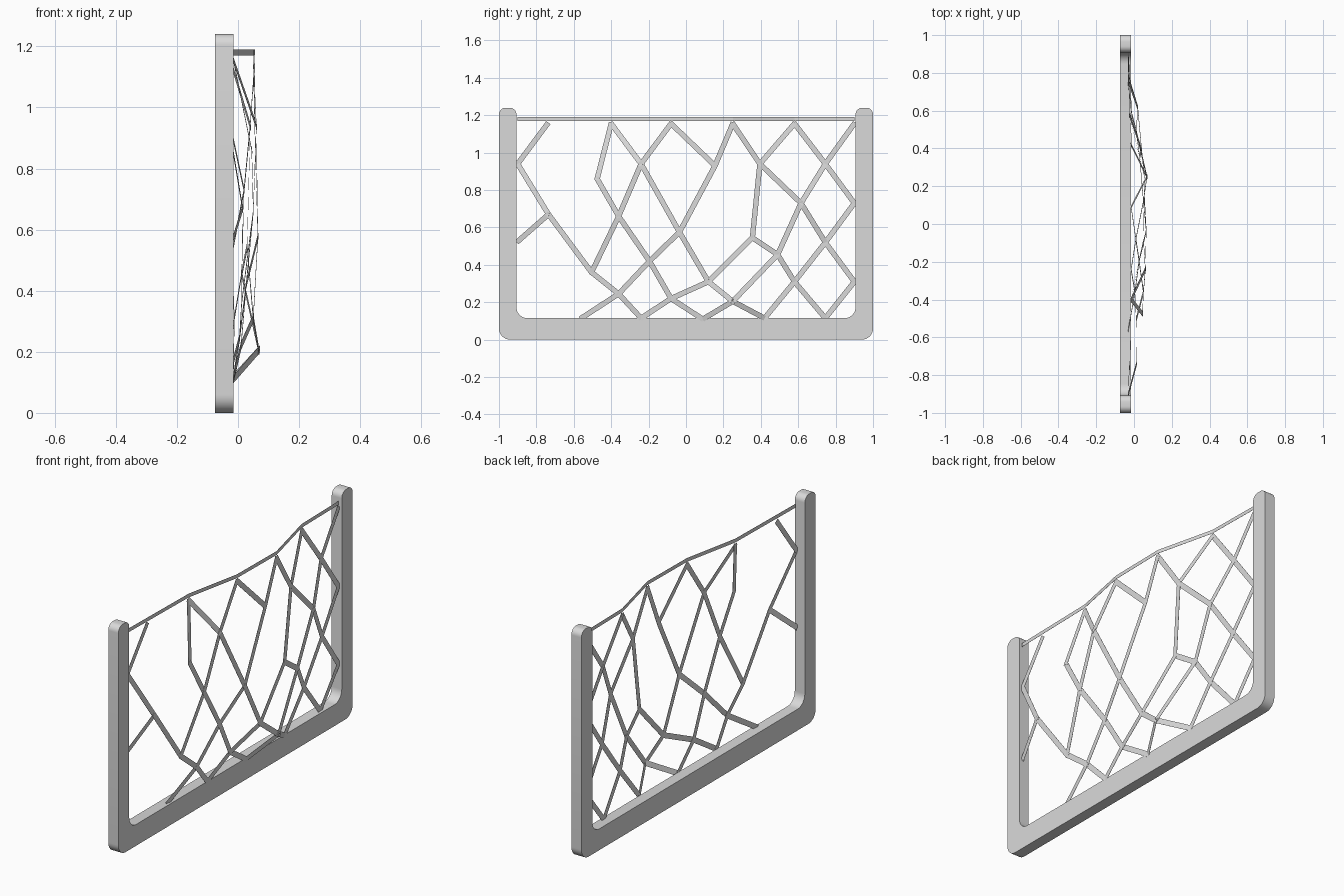
import bpy
import bmesh
from math import cos, sin, pi
from mathutils import Vector

if "Cube" in bpy.data.objects:
    bpy.data.objects.remove(bpy.data.objects["Cube"], do_unlink=True)

grey = bpy.data.materials.new("light grey")
grey.use_nodes = True
grey_value = (0.7, 0.7, 0.7, 1)
grey.diffuse_color = grey_value
grey.node_tree.nodes["Principled BSDF"].inputs["Base Color"].default_value = grey_value


def make_object(name, bm):
    bmesh.ops.recalc_face_normals(bm, faces=bm.faces[:])
    mesh = bpy.data.meshes.new(name)
    bm.to_mesh(mesh)
    bm.free()
    obj = bpy.data.objects.new(name, mesh)
    bpy.context.collection.objects.link(obj)
    mesh.materials.append(grey)
    return obj


def solidify(obj):
    mod = obj.modifiers.new("thickness", "SOLIDIFY")
    mod.thickness = 0.001
    mod.offset = 0


def rounded_outline(corners, steps=8):
    """Outline points from (y, z, fillet radius) corners."""
    points = []
    count = len(corners)
    for i, (y, z, radius) in enumerate(corners):
        here = Vector((y, z))
        before = Vector(corners[i - 1][:2])
        after = Vector(corners[(i + 1) % count][:2])
        u = (before - here).normalized() * radius
        v = (after - here).normalized() * radius
        for k in range(steps + 1):
            angle = pi / 2 * k / steps
            points.append(here + u + v - v * cos(angle) - u * sin(angle))
    return points


# U-shaped frame: half profile mirrored across the middle
half = [(1, 0, 0.06), (1, 1.24, 0.035), (0.907, 1.24, 0.035), (0.907, 0.115, 0.06)]
corners = half + [(-y, z, r) for y, z, r in reversed(half)]
back, front = -0.075, -0.015
bm = bmesh.new()
face = bm.faces.new([bm.verts.new((back, p.x, p.y)) for p in rounded_outline(corners)])
extruded = bmesh.ops.extrude_face_region(bm, geom=[face])
moved = [g for g in extruded["geom"] if isinstance(g, bmesh.types.BMVert)]
bmesh.ops.translate(bm, verts=moved, vec=(front - back, 0, 0))
if face.is_valid and len(bm.faces) == len(moved) + 1:
    bm.faces.new([v for v in face.verts])
frame = make_object("u_frame", bm)
bpy.context.view_layer.objects.active = frame
frame.select_set(True)
bpy.ops.object.shade_smooth_by_angle(angle=0.6)
frame.select_set(False)

# Lattice joints, each placed as depth, across, height
joints = {
    "rail_a": (-.025, -.74, 1.155), "rail_b": (-.015, -.4, 1.155),
    "rail_c": (.05, -.08, 1.155), "rail_d": (.055, .25, 1.155),
    "rail_e": (-.025, .58, 1.155), "rail_f": (-.03, .9, 1.155),
    "post_a": (-.03, -.9, .94), "post_b": (-.03, -.9, .525),
    "post_c": (-.03, .9, .73), "post_d": (-.03, .9, .31),
    "base_a": (-.03, -.56, .115), "base_b": (-.015, -.24, .115),
    "base_c": (-.015, .09, .11), "base_d": (-.015, .42, .115),
    "base_e": (-.03, .745, .115),
    "fork": (.015, -.735, .67), "elbow": (.012, -.505, .36),
    "cross": (.005, -.36, .245), "bend": (.045, -.475, .86),
    "upper_a": (.06, -.24, .94), "upper_b": (.055, .155, .93),
    "upper_c": (.04, .395, .94), "upper_d": (-.025, .745, .94),
    "middle_a": (.05, -.36, .66), "middle_b": (.065, -.035, .575),
    "middle_c": (.03, .355, .545), "middle_d": (.02, .615, .73),
    "lower_a": (.027, -.195, .42), "lower_b": (.05, .12, .31),
    "lower_c": (.012, .49, .455), "lower_d": (-.02, .745, .52),
    "foot_a": (.01, -.08, .22), "foot_b": (.068, .25, .205),
    "foot_c": (-.012, .58, .31),
}
# Strands running through the joints
strands = [
    "rail_a post_a fork elbow cross base_b foot_a lower_b foot_b base_d foot_c base_e post_d",
    "fork post_b",
    "base_a cross lower_a middle_b upper_b rail_c upper_a middle_b lower_b middle_c",
    "elbow middle_a upper_a rail_b bend middle_a lower_a foot_a base_c foot_b lower_c",
    "upper_b rail_d upper_c rail_e upper_d rail_f",
    "upper_c middle_c lower_c middle_d upper_d post_c lower_d post_d",
    "upper_c middle_d lower_d foot_c lower_c",
]


def add_ribbon(bm, start, end, width, extend):
    """Flat strip between two points, facing mostly along x."""
    a, b = Vector(start), Vector(end)
    along = (b - a).normalized()
    side = Vector((0, -along.z, along.y)).normalized() * width / 2
    a -= along * extend
    b += along * extend
    bm.faces.new([bm.verts.new(p) for p in (a - side, b - side, b + side, a + side)])


bm = bmesh.new()
for strand in strands:
    names = strand.split()
    for first, second in zip(names, names[1:]):
        add_ribbon(bm, joints[first], joints[second], 0.028, 0.007)
solidify(make_object("lattice_strands", bm))

# Top rail, folded to follow the lattice
bm = bmesh.new()
rail_path = [(-.025, -.9)] + [joints["rail_" + k][:2] for k in "bcdef"]
columns = [[bm.verts.new((x, y, z)) for z in (1.17, 1.19)] for x, y in rail_path]
for left, right in zip(columns, columns[1:]):
    bm.faces.new((left[0], right[0], right[1], left[1]))
solidify(make_object("top_rail", bm))
